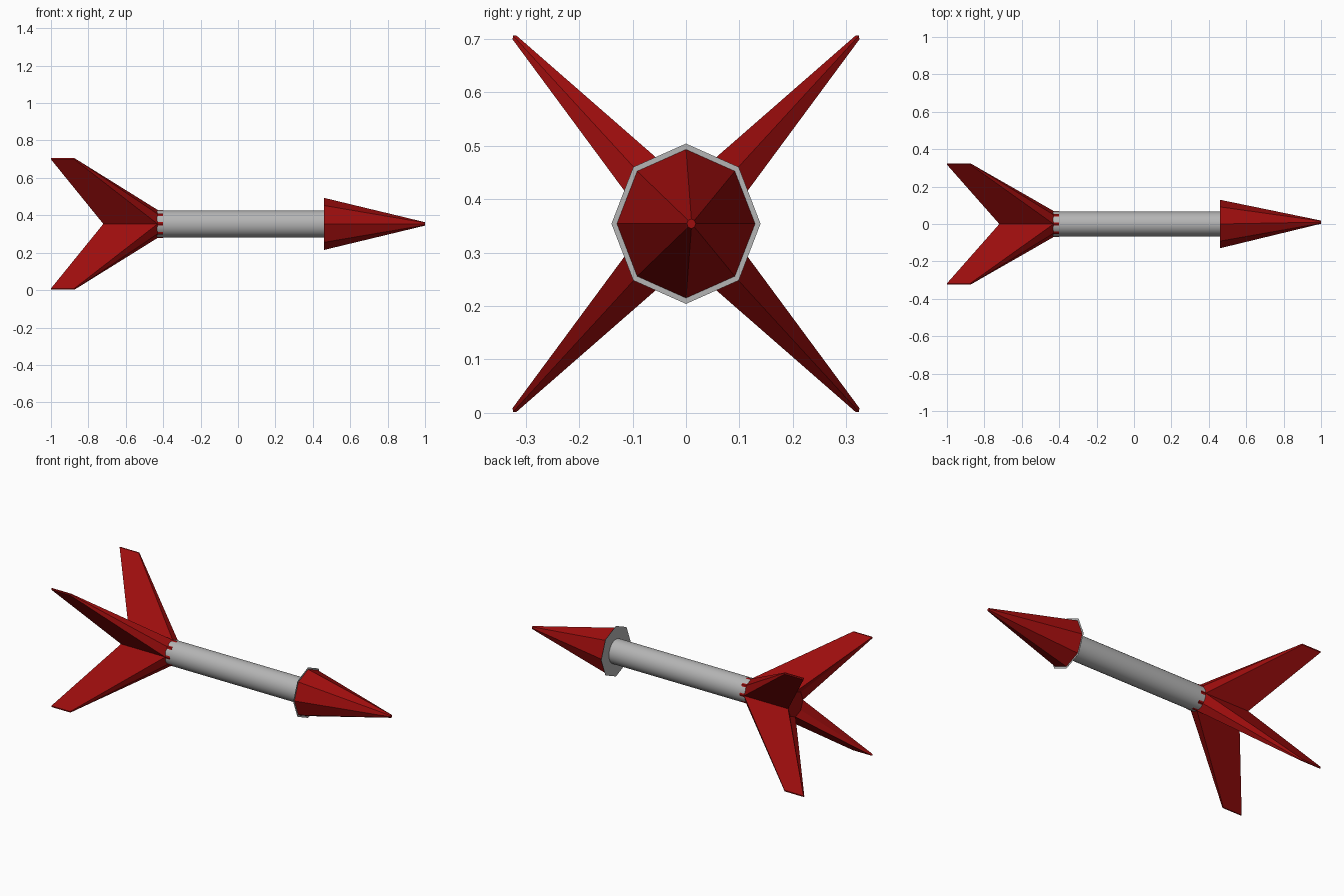
import bpy, bmesh
from math import sin, cos, tau

if "Cube" in bpy.data.objects:
    bpy.data.objects.remove(bpy.data.objects["Cube"])

CZ = 0.354      # height of the long axis
SQ = 0.93       # sideways squash of the whole dart


def paint(name, rgb):
    mat = bpy.data.materials.new(name)
    mat.diffuse_color = (*rgb, 1)
    mat.use_nodes = True
    mat.node_tree.nodes["Principled BSDF"].inputs["Base Color"].default_value = mat.diffuse_color
    return mat


red = paint("red", (0.34, 0.004, 0.004))
grey = paint("grey", (0.46, 0.46, 0.46))


def ring(bm, x, r, n, y=0.0):
    return [bm.verts.new((x, y + SQ * r * cos(tau * i / n), CZ + r * sin(tau * i / n)))
            for i in range(n)]


def bridge(bm, a, b):
    n = len(a)
    for i in range(n):
        bm.faces.new((a[i], a[(i + 1) % n], b[(i + 1) % n], b[i]))


def finish(bm, name, mat):
    bmesh.ops.recalc_face_normals(bm, faces=bm.faces)
    me = bpy.data.meshes.new(name)
    bm.to_mesh(me)
    bm.free()
    ob = bpy.data.objects.new(name, me)
    bpy.context.collection.objects.link(ob)
    me.materials.append(mat)
    return ob


def tube(name, x0, r0, x1, r1, n, mat, y1=0.0):
    bm = bmesh.new()
    a, b = ring(bm, x0, r0, n), ring(bm, x1, r1, n, y1)
    bridge(bm, a, b)
    bm.faces.new(a)
    bm.faces.new(b)
    return finish(bm, name, mat)


# Round shaft
shaft = tube("shaft", -0.6, 0.072, 0.46, 0.072, 32, grey)
bpy.context.view_layer.objects.active = shaft
shaft.select_set(True)
bpy.ops.object.shade_smooth_by_angle()

# Eight-sided point with a paper-thin plate behind it
tube("point", 0.461, 0.139, 1.0, 0.009, 8, red, y1=0.01)
tube("point_plate", 0.46, 0.15, 0.4605, 0.15, 8, grey)

# Eight-sided collar that carries the fins
tube("fin_collar", -0.72, 0.075, -0.40, 0.075, 8, red)

# Four swept fins, each growing out of a quarter of the collar
root = [(0, 0.075), (0.053, 0.053), (0.075, 0)]
tip = [(0.341, 0.352), (0.348, 0.352), (0.349, 0.345)]


def fin_loop(bm, pts, front, back, sy, sz):
    outline = [(front, p) for p in pts] + [(back, p) for p in reversed(pts)]
    return [bm.verts.new((x, sy * SQ * y, CZ + sz * z)) for x, (y, z) in outline]


for sy, side in ((1, "back"), (-1, "front")):
    for sz, level in ((1, "upper"), (-1, "lower")):
        bm = bmesh.new()
        a = fin_loop(bm, root, -0.43, -0.72, sy, sz)
        b = fin_loop(bm, tip, -0.875, -1.0, sy, sz)
        bridge(bm, a, b)
        for i in (0, 1):
            bm.faces.new((b[i], b[i + 1], b[4 - i], b[5 - i]))
        finish(bm, f"{level}_{side}_fin", red)
